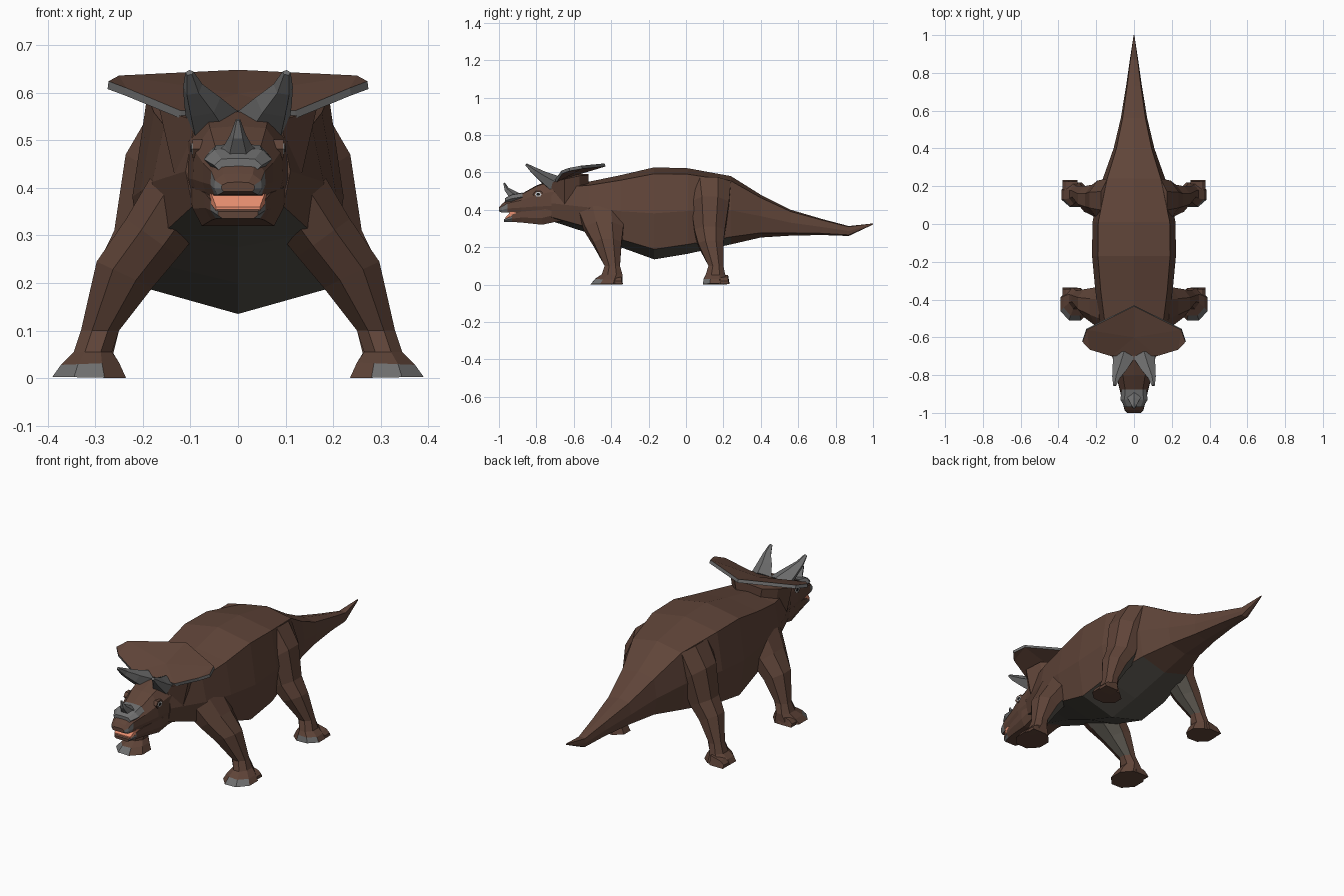
import bpy, bmesh, math
from mathutils import Vector

if "Cube" in bpy.data.objects:
    bpy.data.objects.remove(bpy.data.objects["Cube"])


def material(name, rgb):
    m = bpy.data.materials.new(name)
    m.diffuse_color = (*rgb, 1)
    m.use_nodes = True
    m.node_tree.nodes["Principled BSDF"].inputs["Base Color"].default_value = m.diffuse_color
    return m


HIDE = material("brown_hide", (0.115, 0.058, 0.040))
HORN = material("horn_grey", (0.16, 0.16, 0.16))
BELLY = material("belly_dark", (0.09, 0.082, 0.068))
MOUTH = material("mouth_orange", (0.80, 0.27, 0.16))
WHITE = material("eye_white", (0.75, 0.75, 0.72))
BLACK = material("eye_black", (0.01, 0.01, 0.01))


def finish(name, bm, mats, mirror=False):
    bmesh.ops.remove_doubles(bm, verts=bm.verts, dist=0.0005)
    bmesh.ops.recalc_face_normals(bm, faces=bm.faces)
    me = bpy.data.meshes.new(name)
    bm.to_mesh(me)
    bm.free()
    for m in mats:
        me.materials.append(m)
    ob = bpy.data.objects.new(name, me)
    bpy.context.collection.objects.link(ob)
    if mirror:
        ob.modifiers.new("mirror", 'MIRROR').use_mirror_merge = False
    return ob


def loft(name, rings, mats, pick=lambda j, i: 0, mirror=False):
    """Skin a list of equal-length rings; pick(band, side) gives the material slot."""
    bm = bmesh.new()
    vs = [[bm.verts.new(p) for p in r] for r in rings]
    n = len(rings[0])
    for j in range(len(vs) - 1):
        for i in range(n):
            k = (i + 1) % n
            f = bm.faces.new((vs[j][i], vs[j][k], vs[j + 1][k], vs[j + 1][i]))
            f.material_index = pick(j, i)
    bm.faces.new(vs[0])
    bm.faces.new(vs[-1])
    return finish(name, bm, mats, mirror)


def sections(half, stations):
    """Symmetric cross-sections from (y, top, bottom, half width) stations."""
    full = half + [(-x, t) for x, t in half[-2:0:-1]]
    return [[(x * w, y, zb + t * (zt - zb)) for x, t in full]
            for y, zt, zb, w in stations]


# Body and tail
body_half = [(0, 1), (.86, .93), (1, .5), (.87, .11), (0, 0)]
loft("body_and_tail", sections(body_half, [
    (-.72, .53, .34, .11), (-.52, .55, .275, .18), (-.35, .585, .20, .205),
    (-.17, .627, .135, .222), (.01, .622, .165, .22), (.24, .58, .215, .165),
    (.40, .48, .252, .108), (.56, .40, .262, .07), (.73, .35, .265, .042),
    (.87, .313, .26, .022), (1.0, .327, .321, .002)]),
    [HIDE, BELLY], lambda j, i: 1 if i in (3, 4) and j < 5 else 0)

# Upper head with grey beak tip
head_half = [(0, 1), (.62, .97), (.97, .68), (1, .3), (.85, 0), (0, 0)]
loft("head", sections(head_half, [
    (-.64, .56, .36, .12), (-.72, .56, .36, .105), (-.80, .53, .37, .095),
    (-.88, .485, .38, .075), (-.955, .458, .385, .058), (-.985, .43, .385, .05),
    (-1.0, .412, .392, .035)]),
    [HIDE, HORN], lambda j, i: 1 if j >= 4 and i in (2, 3, 6, 7) else 0)

# Lower jaw
jaw_half = [(0, 1), (1, 1), (1, .45), (.8, 0), (0, 0)]
loft("lower_jaw", sections(jaw_half, [
    (-.64, .42, .34, .11), (-.70, .42, .335, .10), (-.77, .40, .32, .095),
    (-.88, .39, .332, .07), (-.93, .375, .335, .058), (-.972, .35, .336, .042)]),
    [HIDE, HORN], lambda j, i: 1 if j == 4 and i in (1, 2, 5, 6) else 0)

# Mouth lining
loft("mouth_lining", sections(jaw_half, [
    (-.90, .392, .35, .060), (-.94, .387, .347, .056), (-.965, .36, .345, .046)]), [MOUTH])

# Neck frill: a folded sheet with a grey rim
bm = bmesh.new()
rim = [(0, -.435, .648), (.25, -.56, .636), (.272, -.625, .624), (.235, -.665, .61), (.12, -.70, .562)]
core = (0, -.695, .562)
mid = (0, -.60, .598)
for s in (1, -1):
    p = [bm.verts.new((x * s, y, z)) for x, y, z in rim]
    c, m = bm.verts.new(core), bm.verts.new(mid)
    for f in ((p[0], p[1], m), (p[1], p[2], p[3]), (p[1], p[3], p[4], m), (m, p[4], c)):
        bm.faces.new(f if s == 1 else f[::-1])
frill = finish("neck_frill", bm, [HIDE, HORN])
if frill.data.polygons[0].normal.z < 0:
    frill.data.flip_normals()
sol = frill.modifiers.new("thickness", 'SOLIDIFY')
sol.thickness, sol.offset, sol.material_offset_rim = .017, -1, 1

# Frill root joining head, neck and sheet
loft("frill_root", sections([(0, 1), (1, .95), (.8, 0), (0, 0)], [
    (-.72, .55, .44, .10), (-.65, .572, .42, .165), (-.57, .59, .43, .14),
    (-.52, .59, .50, .08)]), [HIDE])


def horn(name, path, mirror=False):
    """Tapered five-sided horn along (x, y, z, half width, half depth) points."""
    rings = []
    for n, (x, y, z, rx, ry) in enumerate(path):
        a, b = Vector(path[max(n - 1, 0)][:3]), Vector(path[min(n + 1, len(path) - 1)][:3])
        d = (b - a).normalized()
        u = (Vector((1, 0, 0)) - d * d.x).normalized()
        v = d.cross(u)
        rings.append([Vector((x, y, z)) + u * rx * math.cos(t) + v * ry * math.sin(t)
                      for t in (math.pi / 2 + k * math.tau / 5 for k in range(5))])
    loft(name, rings, [HORN], mirror=mirror)


horn("brow_horns", [(.052, -.70, .535, .062, .05), (.075, -.765, .575, .042, .032),
                    (.095, -.815, .610, .022, .02), (.102, -.855, .642, .009, .007)], True)
horn("nose_horn", [(0, -.90, .455, .058, .035), (0, -.935, .485, .03, .024),
                   (0, -.96, .51, .017, .014), (0, -.973, .543, .005, .005)])
# Grey plate over the nose
loft("nose_plate", sections([(0, 1), (.7, .95), (1, .45), (.75, 0), (0, 0)], [
    (-.875, .492, .45, .066), (-.93, .482, .442, .072), (-.968, .462, .435, .05)]), [HORN])


# Eyes: brow block, white disc and dark pupil
def disc(name, x, r, mat):
    loft(name, [[(xx, -.79 + r * 1.3 * math.cos(k * math.tau / 6), .482 + r * math.sin(k * math.tau / 6))
                 for k in range(6)] for xx in (.075, x)], [mat], mirror=True)


disc("eye_sockets", .096, .022, HIDE)
disc("eyes", .098, .014, WHITE)
disc("pupils", .0995, .008, BLACK)


def leg(name, stations):
    """Octagonal leg from (x in, x out, y front, y back, z in, z out); toes are grey."""
    rings = []
    for xi, xo, yf, yb, zi, zo in stations:
        ring = []
        for k in range(8):
            t = (k + .5) * math.tau / 8
            c, s = (f(t) / math.cos(math.pi / 8) for f in (math.cos, math.sin))
            u, v = (c + 1) / 2, (s + 1) / 2
            ring.append((xi + u * (xo - xi), yf + v * (yb - yf), zi + u * (zo - zi)))
        rings.append(ring)
    last = len(stations) - 2

    def pick(j, i):
        if j == last and i in (5, 6):
            return 1
        return 2 if j < last - 2 and i in (2, 3) else 0
    loft(name, rings, [HIDE, HORN, BELLY], pick, True)


leg("front_legs", [
    (.08, .185, -.57, -.33, .31, .42), (.125, .235, -.54, -.335, .255, .335),
    (.18, .297, -.495, -.345, .19, .245), (.25, .33, -.435, -.353, .10, .10),
    (.265, .345, -.45, -.34, .055, .055), (.25, .372, -.485, -.34, .033, .028),
    (.235, .39, -.51, -.34, 0, .003)])
leg("hind_legs", [
    (.06, .175, .005, .24, .50, .575), (.09, .236, .025, .23, .38, .47),
    (.13, .26, .045, .208, .26, .31), (.185, .297, .065, .2, .19, .235),
    (.25, .328, .12, .2, .10, .10), (.262, .342, .105, .21, .052, .052),
    (.25, .37, .095, .215, .033, .03), (.235, .383, .09, .22, 0, .005)])

# Outer toes that widen the feet
for nm, y in (("front_outer_toes", -.365), ("hind_outer_toes", .205)):
    loft(nm, [[(x, y + dy, z) for dy, z in ((-.03, .002), (.028, .002), (.02, h), (-.022, h))]
              for x, h in ((.30, .05), (.36, .035), (.378, .018))],
         [HIDE, HORN], mirror=True)
